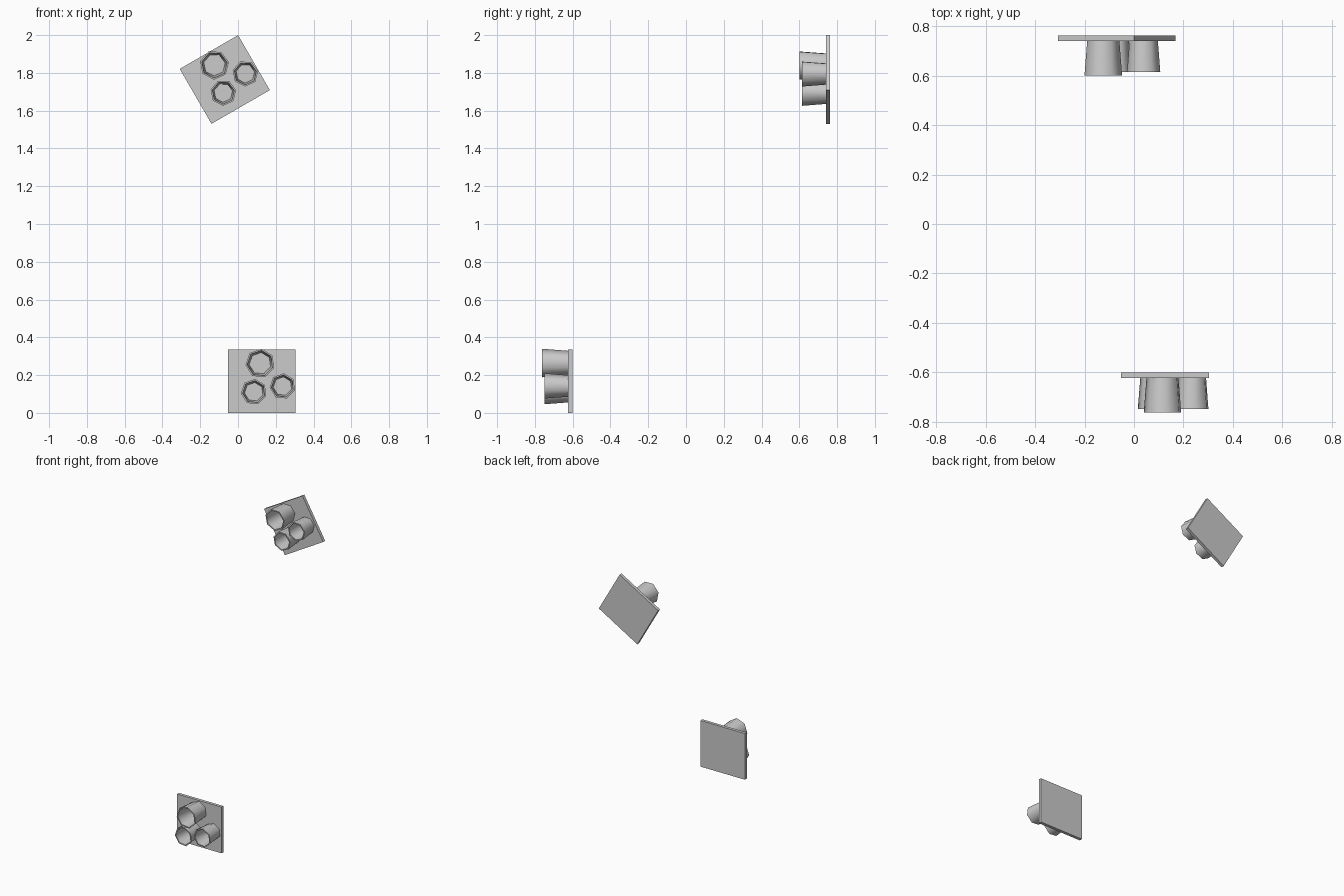
import bpy, bmesh
from math import radians, cos, sin, tau
from mathutils import Matrix

if "Cube" in bpy.data.objects:
    bpy.data.objects.remove(bpy.data.objects["Cube"])

W, H, T = 0.357, 0.336, 0.022      # panel size
WALL = 0.009
# cups in panel space: name, x, y, rim radius, base radius, length
CUPS = [("large_cup", -0.009, 0.094, 0.078, 0.067, 0.138),
        ("lower_cup", -0.042, -0.057, 0.069, 0.059, 0.125),
        ("side_cup", 0.110, -0.027, 0.069, 0.059, 0.125)]


def finish(name, bm, matrix, smooth):
    bmesh.ops.recalc_face_normals(bm, faces=bm.faces)
    mesh = bpy.data.meshes.new(name)
    bm.to_mesh(mesh)
    bm.free()
    ob = bpy.data.objects.new(name, mesh)
    ob.matrix_world = matrix
    bpy.context.collection.objects.link(ob)
    if smooth:
        bpy.ops.object.select_all(action='DESELECT')
        ob.select_set(True)
        bpy.context.view_layer.objects.active = ob
        bpy.ops.object.shade_smooth_by_angle(angle=radians(60))


def panel(name, matrix):
    bm = bmesh.new()
    bmesh.ops.create_cube(bm, size=1, matrix=Matrix.Diagonal((W, H, T, 1)))
    finish(name, bm, matrix @ Matrix.Translation((0, 0, -T / 2)), False)


def cup(name, matrix, x, y, rim, base, length):
    # seven-sided open cup, flaring towards the rim
    bm = bmesh.new()
    profile = [(base, 0), (rim, length), (rim - WALL, length), (base - WALL, 0.004)]
    rings = []
    for r, z in profile:
        angles = [radians(84) + tau * i / 7 for i in range(7)]
        rings.append([bm.verts.new((r * cos(a), r * sin(a), z)) for a in angles])
    for lo, hi in zip(rings, rings[1:]):
        for i in range(7):
            j = (i + 1) % 7
            bm.faces.new((lo[i], lo[j], hi[j], hi[i]))
    bm.faces.new(rings[0])
    bm.faces.new(rings[-1])
    finish(name, bm, matrix @ Matrix.Translation((x, y, 0)), True)


# two identical holders facing -y; the upper one is turned 30 degrees
for label, loc, turn in [("lower", (0.126, -0.624, 0.168), 0),
                         ("upper", (-0.070, 0.740, 1.765), 30)]:
    m = (Matrix.Translation(loc) @ Matrix.Rotation(radians(90), 4, 'X')
         @ Matrix.Rotation(radians(turn), 4, 'Z'))
    panel(label + "_panel", m)
    for n, *dims in CUPS:
        cup(label + "_" + n, m, *dims)
